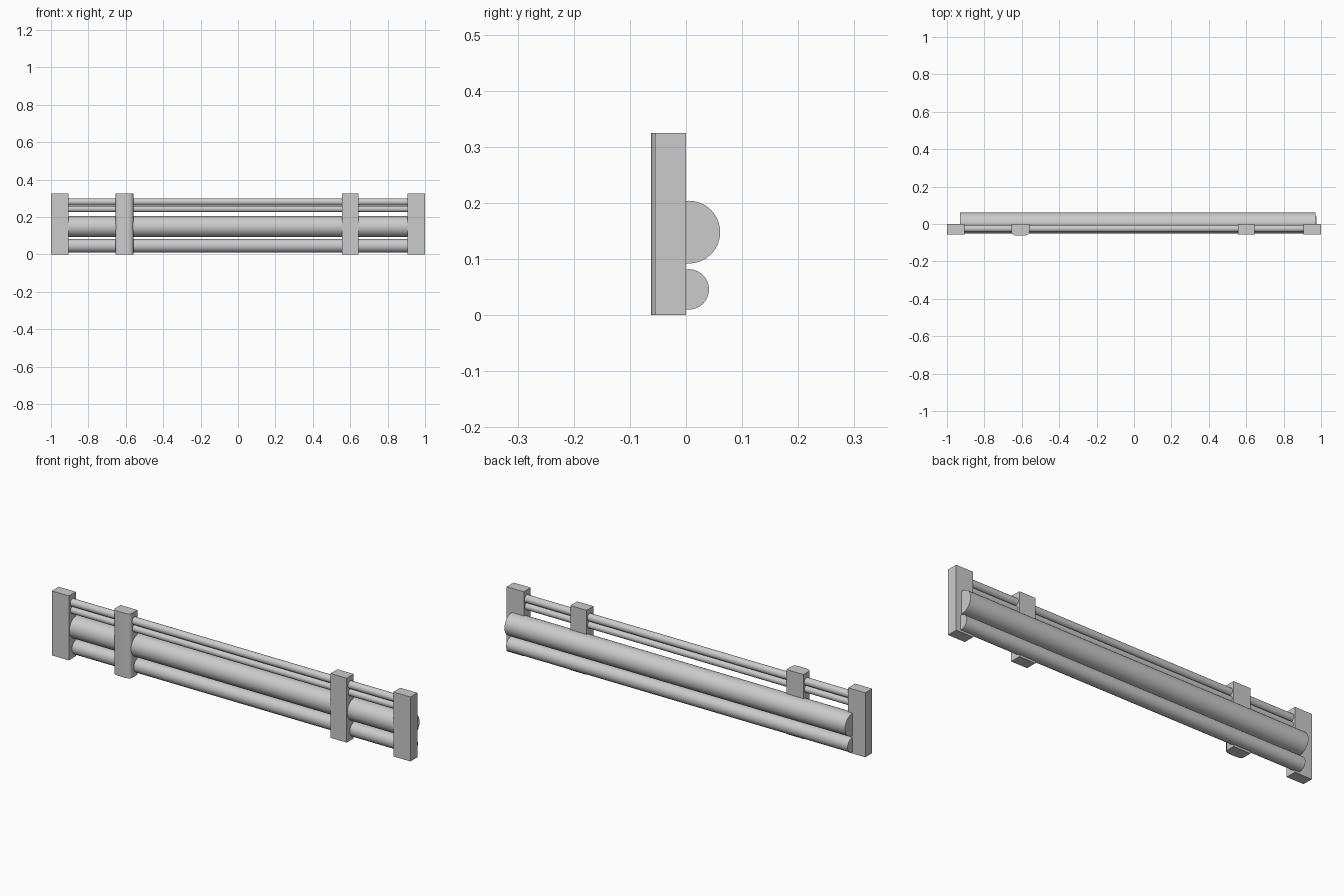
import bpy, bmesh, math

if "Cube" in bpy.data.objects:
    bpy.data.objects.remove(bpy.data.objects["Cube"])


def finish(name, bm, angle=None):
    bmesh.ops.recalc_face_normals(bm, faces=bm.faces)
    me = bpy.data.meshes.new(name)
    bm.to_mesh(me)
    bm.free()
    ob = bpy.data.objects.new(name, me)
    bpy.context.collection.objects.link(ob)
    if angle is not None:
        bpy.ops.object.select_all(action='DESELECT')
        ob.select_set(True)
        bpy.context.view_layer.objects.active = ob
        bpy.ops.object.shade_smooth_by_angle(angle=math.radians(angle))
    return ob


def post(name, profile, height, angle=None):
    """Extrude an x-y profile upward from the ground."""
    bm = bmesh.new()
    face = bm.faces.new([bm.verts.new((x, y, 0)) for x, y in profile])
    ext = bmesh.ops.extrude_face_region(bm, geom=[face])
    verts = [v for v in ext["geom"] if isinstance(v, bmesh.types.BMVert)]
    bmesh.ops.translate(bm, verts=verts, vec=(0, 0, height))
    return finish(name, bm, angle)


def rail(name, x0, x1, y, z, r):
    """Horizontal round rail along x."""
    bm = bmesh.new()
    bmesh.ops.create_cone(bm, cap_ends=True, segments=32, radius1=r, radius2=r, depth=x1 - x0)
    for v in bm.verts:
        v.co = ((x0 + x1) / 2 + v.co.z, y + v.co.x, z + v.co.y)
    return finish(name, bm, 40)


H = 0.325

# Square posts
for name, a, b in (("left_end_post", -1.0, -0.905),
                   ("right_inner_post", 0.555, 0.645),
                   ("right_end_post", 0.905, 1.0)):
    post(name, [(a, -0.055), (b, -0.055), (b, 0), (a, 0)], H)

# Post with rounded front corners
a, b = -0.655, -0.56
post("left_rounded_post",
     [(a, 0), (a, -0.046), (a + 0.004, -0.054), (a + 0.015, -0.060), (a + 0.03, -0.062),
      (b - 0.03, -0.062), (b - 0.015, -0.060), (b - 0.004, -0.054), (b, -0.046), (b, 0)], H, 50)

# Thick log rails behind the posts
rail("middle_rail", -0.93, 0.97, 0.005, 0.148, 0.056)
rail("lower_rail", -0.93, 0.975, 0.005, 0.046, 0.036)

# Thin upper rails
rail("top_rail", -0.95, 0.95, -0.025, 0.281, 0.019)
rail("second_rail", -0.95, 0.95, -0.025, 0.243, 0.017)
